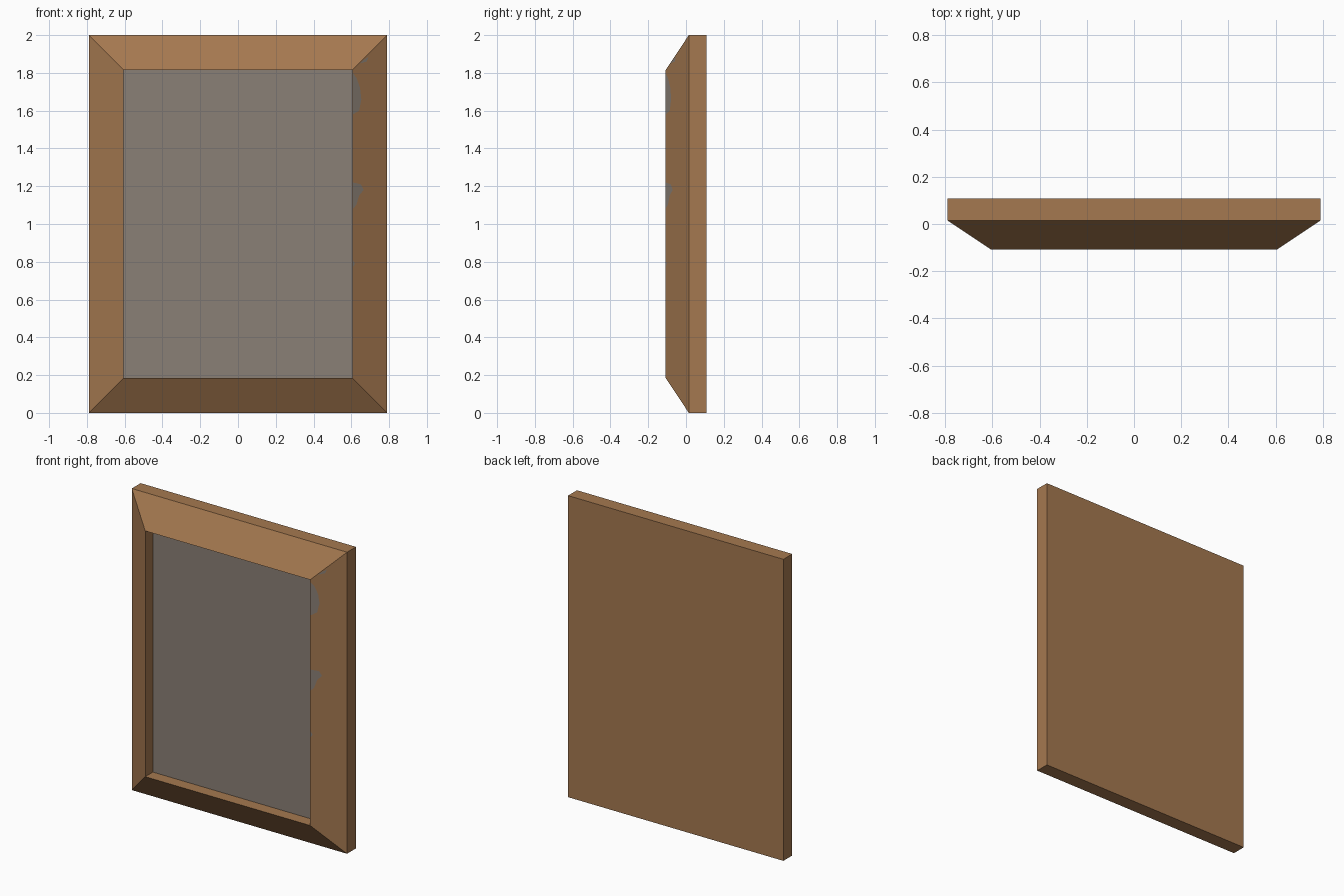
import bpy, bmesh
from mathutils import Vector

if "Cube" in bpy.data.objects:
    bpy.data.objects.remove(bpy.data.objects["Cube"])

def material(name, rgb):
    m = bpy.data.materials.new(name)
    m.diffuse_color = (*rgb, 1)
    m.use_nodes = True
    m.node_tree.nodes["Principled BSDF"].inputs["Base Color"].default_value = m.diffuse_color
    return m

wood = material("brown wood", (0.376, 0.190, 0.080))
grey = material("grey pane", (0.255, 0.215, 0.180))

def make(name, bm, mat):
    me = bpy.data.meshes.new(name)
    bm.to_mesh(me)
    bm.free()
    me.materials.append(mat)
    ob = bpy.data.objects.new(name, me)
    bpy.context.collection.objects.link(ob)
    return ob

W, H, INSET = 0.79, 2.0, 0.185
Y_BACK, Y_EDGE, Y_LIP, Y_PANE = 0.108, 0.015, -0.108, -0.028

def ring(bm, inset, y):
    x, z0, z1 = W - inset, inset, H - inset
    return [bm.verts.new(p) for p in ((-x, y, z0), (x, y, z0), (x, y, z1), (-x, y, z1))]

# Frame: back board, square edge, sloped mitred front and recess walls
bm = bmesh.new()
rings = [ring(bm, 0, Y_BACK), ring(bm, 0, Y_EDGE),
         ring(bm, INSET, Y_LIP), ring(bm, INSET, Y_PANE)]
bm.faces.new(rings[0][::-1])
for a, b in zip(rings, rings[1:]):
    for i in range(4):
        j = (i + 1) % 4
        bm.faces.new((a[i], a[j], b[j], b[i]))
make("frame", bm, wood)

# Pane closing the recess
bm = bmesh.new()
bm.faces.new(ring(bm, INSET, Y_PANE))
make("pane", bm, grey)

# Worn grey patches lying on the right-hand slope: (x, z) outlines
slope = (Y_EDGE - Y_LIP) / INSET
lift = Vector((slope, -1, 0)).normalized() * 0.002
patches = [
    [(0.607, 1.58), (0.640, 1.60), (0.652, 1.66), (0.645, 1.72), (0.628, 1.77), (0.607, 1.80)],
    [(0.607, 1.08), (0.625, 1.10), (0.640, 1.15), (0.664, 1.18), (0.650, 1.21), (0.607, 1.22)],
    [(0.607, 0.77), (0.618, 0.79), (0.607, 0.81)],
    [(0.645, 1.85), (0.680, 1.86), (0.690, 1.885), (0.665, 1.87)],
]
bm = bmesh.new()
for outline in patches:
    bm.faces.new([bm.verts.new(Vector((x, Y_LIP + (x - W + INSET) * slope, z)) + lift)
                  for x, z in outline])
bmesh.ops.recalc_face_normals(bm, faces=bm.faces[:])
for f in bm.faces:
    if f.normal.y > 0:
        f.normal_flip()
make("worn_patches", bm, grey)
